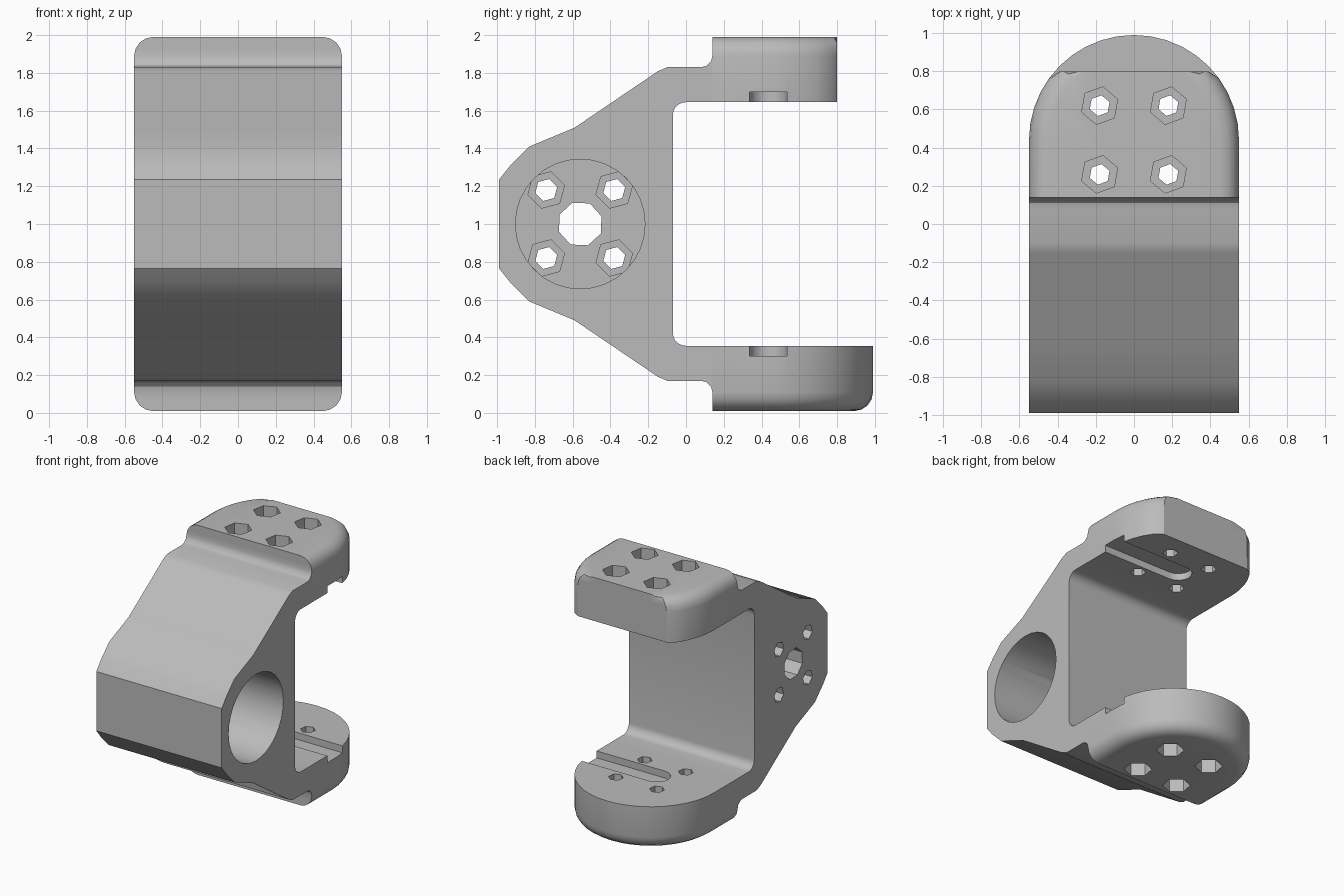
import bpy, bmesh
from math import sin, cos, pi, radians

cube = bpy.data.objects.get("Cube")
if cube:
    bpy.data.objects.remove(cube, do_unlink=True)

HALF = 0.55          # half width of the bracket
ARM_Y = 0.44         # centre of the arm pads
BORE_Y = -0.56       # centre of the side bore

grey = bpy.data.materials.new("bracket grey")
grey.use_nodes = True
grey.diffuse_color = (0.5, 0.5, 0.5, 1)
bsdf = next(n for n in grey.node_tree.nodes if n.type == 'BSDF_PRINCIPLED')
bsdf.inputs["Base Color"].default_value = grey.diffuse_color
bsdf.inputs["Roughness"].default_value = 0.6


def loft(name, rings):
    """Closed solid through rings of equal point count."""
    bm = bmesh.new()
    loops = [[bm.verts.new(p) for p in ring] for ring in rings]
    n = len(loops[0])
    for a, b in zip(loops, loops[1:]):
        for i in range(n):
            j = (i + 1) % n
            bm.faces.new((a[i], a[j], b[j], b[i]))
    bm.faces.new(loops[0])
    bm.faces.new(loops[-1])
    bmesh.ops.recalc_face_normals(bm, faces=bm.faces)
    mesh = bpy.data.meshes.new(name)
    bm.to_mesh(mesh)
    bm.free()
    obj = bpy.data.objects.new(name, mesh)
    bpy.context.collection.objects.link(obj)
    mesh.materials.append(grey)
    return obj


def combine(target, tool, operation):
    """Apply a boolean and discard the tool."""
    mod = target.modifiers.new(operation, 'BOOLEAN')
    mod.operation, mod.solver, mod.object = operation, 'EXACT', tool
    bpy.context.view_layer.objects.active = target
    bpy.ops.object.modifier_apply(modifier=mod.name)
    bpy.data.objects.remove(tool, do_unlink=True)


def arc(cx, cy, r, start, end, steps):
    angles = [radians(start + (end - start) * i / steps) for i in range(steps + 1)]
    return [(cx + r * cos(a), cy + r * sin(a)) for a in angles]


def circle(cx, cy, r, sides, turn=0):
    return arc(cx, cy, r, turn, turn + 360, sides)[:-1]


def x_hole(y, z, sides, steps, turn=0):
    """Stepped hole along x; steps are (x, radius)."""
    return loft("hole_cutter", [[(x, p, q) for p, q in circle(y, z, r, sides, turn)]
                                for x, r in steps])


# Body: side profile, upper half mirrored to the lower half
upper = [(-0.99, 1.235), (-0.93, 1.31), (-0.83, 1.41), (-0.59, 1.51),
         (-0.15, 1.808), (-0.10, 1.83), (0.08, 1.83)]
upper += arc(0.08, 1.89, 0.06, -60, 0, 2)
upper += [(0.2, 1.89), (0.2, 1.645)]
upper += arc(0.0, 1.575, 0.07, 90, 180, 5)
profile = upper + [(y, 2 - z) for y, z in reversed(upper)]
bracket = loft("bracket_body", [[(x, y, z) for y, z in profile] for x in (-HALF, HALF)])


# Arm pads: rounded plan with a soft outer rim; the upper one is cut square
def pad(name, flip, y_cut):
    rim = 0.1
    levels = [(0, 1.645)] + [(rim * (1 - cos(a)), 1.89 + rim * sin(a))
                             for a in (i * pi / 8 for i in range(5))]
    rings = []
    for inset, z in levels:
        r = HALF - inset
        plan = [(r, 0.14)] + arc(0, ARM_Y, r, 0, 180, 20) + [(-r, 0.14)]
        rings.append([(x, min(y, y_cut), 2 - z if flip else z) for x, y in plan])
    return loft(name, rings)


combine(bracket, pad("upper_pad", False, 0.8), 'UNION')
combine(bracket, pad("lower_pad", True, 2), 'UNION')

# Side bore with a floor, a centre hole and four countersunk bolt holes
combine(bracket, x_hole(BORE_Y, 1, 32, [(-0.25, 0.343), (1, 0.343)]), 'DIFFERENCE')
combine(bracket, x_hole(BORE_Y, 1, 8, [(-1, 0.12), (0, 0.12)], 20), 'DIFFERENCE')
for dy in (-0.18, 0.18):
    for dz in (-0.18, 0.18):
        steps = [(-1, 0.06), (-0.42, 0.06), (-0.42, 0.1), (-0.1, 0.1)]
        combine(bracket, x_hole(BORE_Y + dy, 1 + dz, 6, steps, 15), 'DIFFERENCE')

# Bolt holes and inner slot in each arm
for flip in (False, True):
    def level(z):
        return 2 - z if flip else z

    for x in (-0.18, 0.18):
        for dy in (-0.18, 0.18):
            steps = [(1.5, 0.055), (1.8, 0.055), (1.8, 0.1), (2.2, 0.1)]
            tool = loft("bolt_cutter", [[(p, q, level(z)) for p, q in
                                         circle(x, ARM_Y + dy, r, 6, 20)] for z, r in steps])
            combine(bracket, tool, 'DIFFERENCE')
    slot = [(1, 0.335), (1, 0.535)] + arc(-0.05, 0.435, 0.1, 90, 270, 8)
    tool = loft("slot_cutter", [[(x, y, level(z)) for x, y in slot] for z in (1.6, 1.7)])
    combine(bracket, tool, 'DIFFERENCE')

# Smooth curves, crisp edges
bpy.ops.object.select_all(action='DESELECT')
bracket.select_set(True)
bpy.context.view_layer.objects.active = bracket
bpy.ops.object.shade_smooth_by_angle(angle=radians(30))
